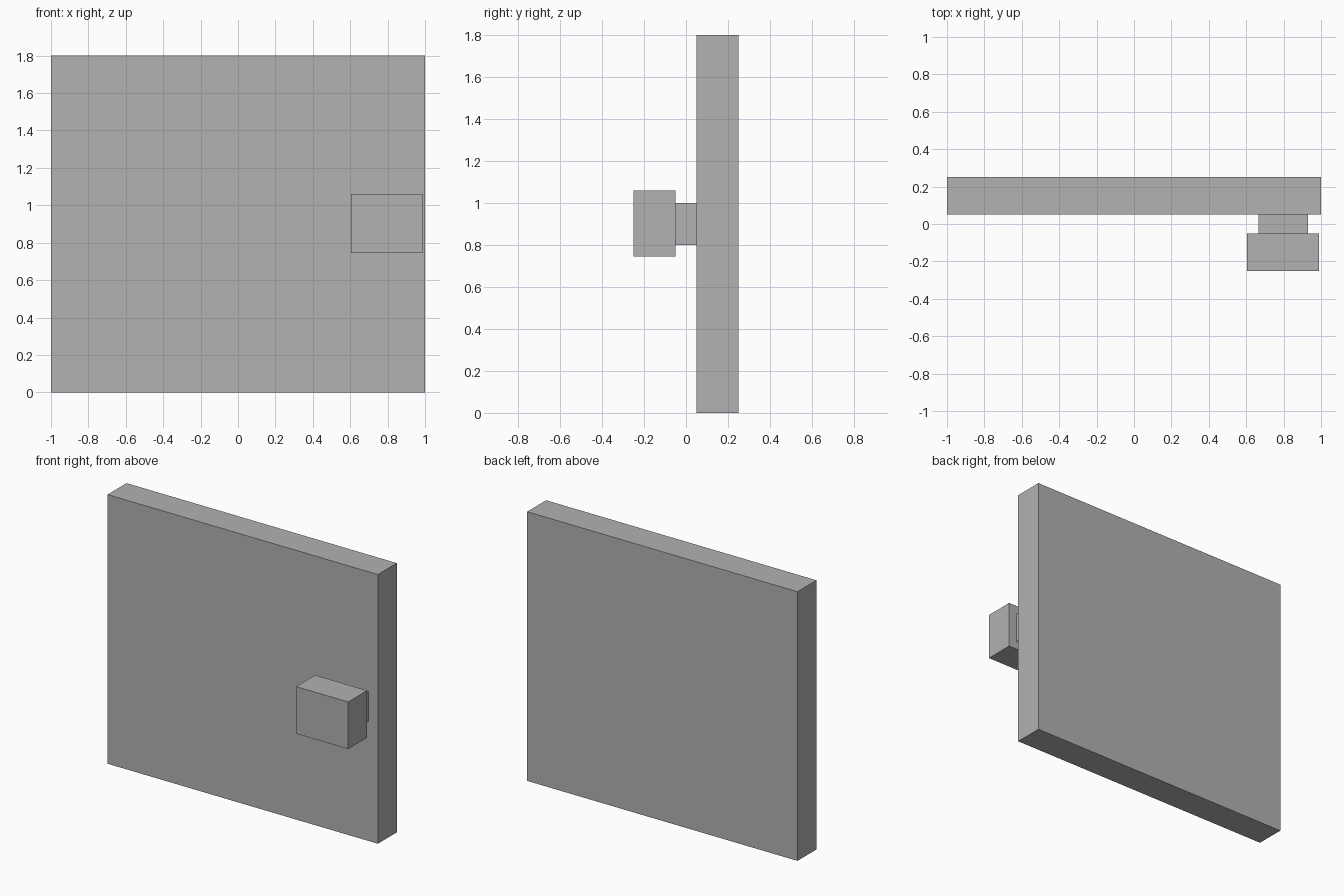
import bpy
from mathutils import Vector

cube = bpy.data.objects.get("Cube")
if cube:
    bpy.data.objects.remove(cube, do_unlink=True)

# Single plain grey
grey = bpy.data.materials.new("grey")
grey.use_nodes = True
colour = (0.445, 0.445, 0.445, 1)
grey.diffuse_color = colour
grey.node_tree.nodes["Principled BSDF"].inputs["Base Color"].default_value = colour


def box(name, low, high):
    """Add a flat-sided box between two opposite corners."""
    low, high = Vector(low), Vector(high)
    bpy.ops.mesh.primitive_cube_add(size=1, location=(low + high) / 2)
    obj = bpy.context.object
    obj.name = name
    obj.scale = high - low
    bpy.ops.object.transform_apply(location=False, rotation=False, scale=True)
    obj.data.materials.append(grey)
    return obj


# Upright slab
box("door_panel", (-1, 0.05, 0), (1, 0.25, 1.8))

# Short stem joining the handle to the slab
box("handle_stem", (0.665, -0.05, 0.8), (0.93, 0.05, 1.0))

# Block handle
box("handle_block", (0.605, -0.25, 0.745), (0.99, -0.05, 1.06))
